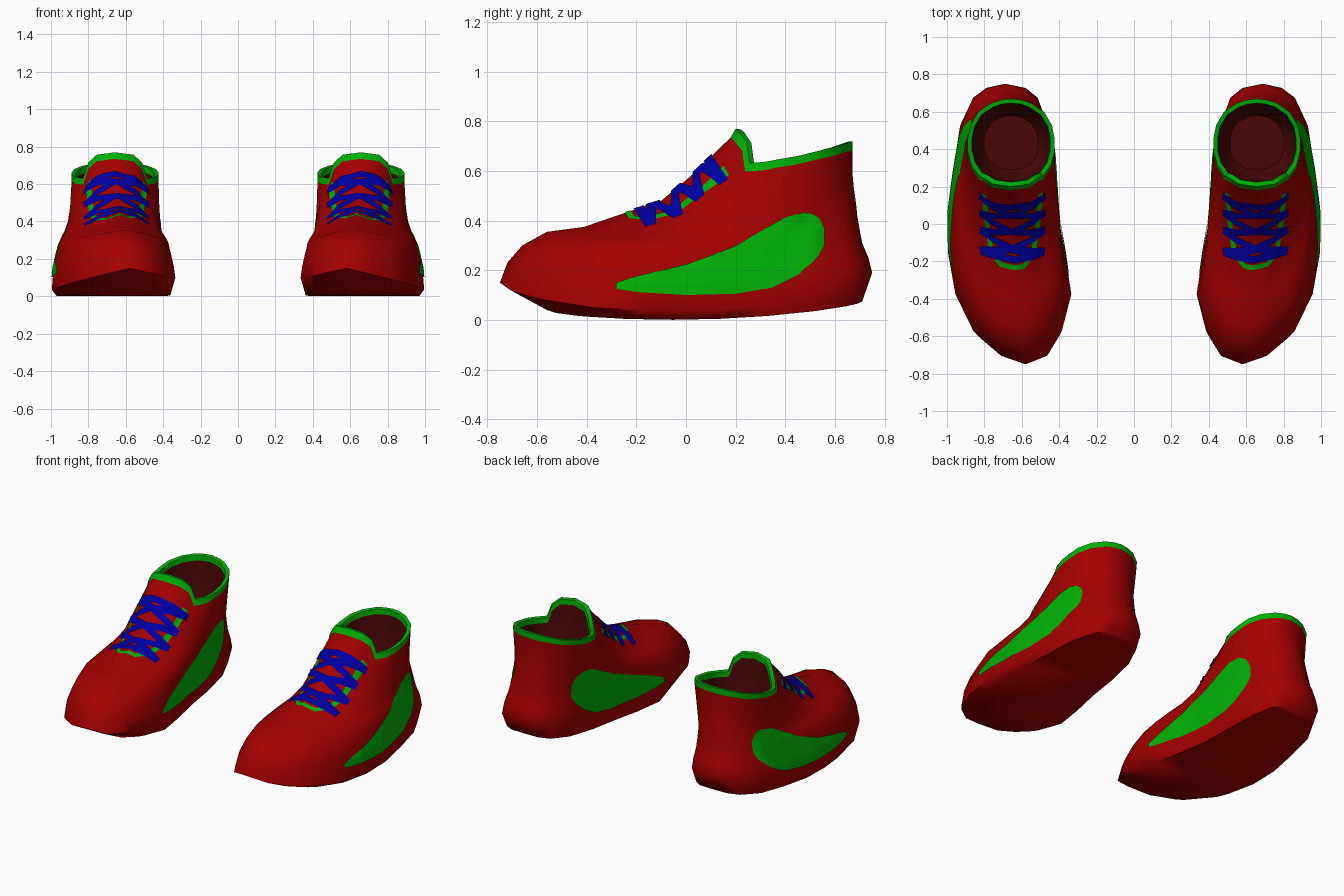
import bpy, bmesh, math
from mathutils import Vector
from mathutils.bvhtree import BVHTree

if "Cube" in bpy.data.objects:
    bpy.data.objects.remove(bpy.data.objects["Cube"])


def material(name, rgb):
    m = bpy.data.materials.new(name)
    m.diffuse_color = (*rgb, 1)
    m.use_nodes = True
    m.node_tree.nodes["Principled BSDF"].inputs["Base Color"].default_value = m.diffuse_color
    return m


RED = material("red", (0.37, 0.0, 0.0))
DARK = material("dark_red", (0.07, 0.002, 0.002))
GREEN = material("green", (0.0, 0.43, 0.002))
BLUE = material("blue", (0.0, 0.0, 0.38))


def lerp(a, b, t):
    return a + (b - a) * t


def table(points, x):
    for (x0, y0), (x1, y1) in zip(points, points[1:]):
        if x <= x1:
            return lerp(y0, y1, (x - x0) / (x1 - x0))
    return points[-1][1]


def finish(name, bm, mats, angle=55):
    me = bpy.data.meshes.new(name)
    bm.to_mesh(me)
    ob = bpy.data.objects.new(name, me)
    bpy.context.collection.objects.link(ob)
    for m in mats:
        me.materials.append(m)
    bpy.ops.object.select_all(action='DESELECT')
    ob.select_set(True)
    bpy.context.view_layer.objects.active = ob
    bpy.ops.object.shade_smooth_by_angle(angle=math.radians(angle))
    mod = ob.modifiers.new("pair", 'MIRROR')   # second shoe of the pair
    mod.use_mirror_merge = False
    return ob


# Outline stations from toe (0) to heel (1), shared by every ring
S = [0, .03, .095, .12, .25, .4, .55, .7, .85, .95, .985, 1]
SOLE_OUT = [.58, .71, .825, .86, .955, .995, .995, .965, .93, .86, .79, .69]
SOLE_IN = [.58, .465, .405, .385, .335, .37, .41, .43, .46, .515, .58, .69]
COLLAR = [0, .42, .62, .74, .92, 1, 1, .94, .76, .46, .25, 0]
COLLAR_Z = [.77, .757, .715, .632, .637, .65, .662, .68, .697, .712, .717, .72]
CX, CR = .657, .232
N = len(S) - 1


def ring(yf, yb, zs, w, scale=1.0):
    """Closed ring: outer side toe to heel, then inner side back to toe."""
    yc = (yf + yb) / 2
    out, inn = [], []
    for j, s in enumerate(S):
        y = yc + (lerp(yf, yb, s) - yc) * scale
        for side, sole, pts in ((1, SOLE_OUT, out), (-1, SOLE_IN, inn)):
            x = lerp(sole[j], CX + side * CR * COLLAR[j], w)
            pts.append(Vector((CX + (x - CX) * scale, y, zs[j])))
    return out + inn[-2:0:-1]


def slope(zf, zb, sag, power=.6):
    return [lerp(zf, zb, s) - sag * max(0, math.sin(math.pi * s)) ** power for s in S]


# Outer wall: front y, z, back y, z, sag at the sides, blend from sole to collar
LEVELS = [(-.75, .15, .75, .19, .135, 0), (-.72, .23, .735, .25, .09, .08),
          (-.66, .30, .71, .31, .09, .22), (-.56, .355, .70, .36, .08, .36),
          (-.41, .375, .69, .42, .08, .50), (-.28, .42, .685, .47, .11, .64),
          (-.10, .48, .675, .54, .12, .80), (.02, .58, .67, .60, .115, .92)]
bottom = ring(-.56, .71, slope(.04, .075, .055), 0)
for p in bottom:
    p.x = .67 + (p.x - .67) * .92
rings = [bottom]
for k, (yf, zf, yb, zb, sag, w) in enumerate(LEVELS):
    rings.append(ring(yf, yb, slope(zf, zb, sag, .6 if k < 4 else .48), w))
for p, s in zip(rings[1][N + 1:], S[-2:0:-1]):   # inner sole edge sits higher
    p.z += .07 * math.sin(math.pi * s)
rings.append(ring(.18, .67, [z - .035 for z in COLLAR_Z], 1))
rim = len(rings)
rings.append(ring(.20, .67, COLLAR_Z, 1))
# Folded lip and dark lining inside the collar
rings.append(ring(.20, .67, [z - .003 for z in COLLAR_Z], 1, .90))
rings.append(ring(.20, .67, [z - .035 for z in COLLAR_Z], 1, .89))
rings.append(ring(.20, .67, [.25] * (N + 1), 1, .84))
rings.append(ring(.20, .67, [.16] * (N + 1), 1, .62))

# Shoe body: red upper and sole, green collar trim, dark lining
bm = bmesh.new()
loops = [[bm.verts.new(p) for p in r] for r in rings]
M = 2 * N
for k, (a, b) in enumerate(zip(loops, loops[1:])):
    for i in range(M):
        f = bm.faces.new((a[i], a[(i + 1) % M], b[(i + 1) % M], b[i]))
        f.material_index = 0 if k < rim - 1 else 1 if k <= rim + 1 else 2
for r, mat in ((loops[0], 0), (loops[-1], 2)):     # sole bottom and insole
    for j in range(N):
        quad = [r[j], r[j + 1], r[(M - j - 1) % M], r[(M - j) % M]]
        bm.faces.new(list(dict.fromkeys(quad))).material_index = mat
bmesh.ops.recalc_face_normals(bm, faces=bm.faces[:])
bm.normal_update()
tree = BVHTree.FromBMesh(bm)
finish("shoe_body", bm, [RED, GREEN, DARK])
bm.free()


def project(origin, direction, offset):
    hit, n, _, _ = tree.ray_cast(origin, direction)
    if hit is None:
        return None
    return hit + (n if n.dot(direction) < 0 else -n) * offset


def add_grid(bm, rows, toward):
    """Thin plate from a grid of projected points, facing the ray source."""
    vs = [[bm.verts.new(p) if p else None for p in row] for row in rows]
    for a, b in zip(vs, vs[1:]):
        for i in range(len(a) - 1):
            q = (a[i], a[i + 1], b[i + 1], b[i])
            if None not in q:
                f = bm.faces.new(q)
                f.normal_update()
                if f.normal.dot(toward) > 0:
                    f.normal_flip()


# Curved green side panels, outer and inner (the inner one is taller)
LOW = [(-.28, .125), (-.2, .112), (0, .10), (.2, .105), (.35, .13), (.45, .18), (.53, .25), (.555, .30)]
HIGH = [(-.28, .15), (-.2, .172), (0, .215), (.1, .25), (.2, .29), (.3, .35), (.4, .41), (.48, .432),
        (.53, .42), (.555, .37)]
for name, x0, d, end, rise in (("outer_side_panel", 2, -1, .555, .008),
                               ("inner_side_panel", 0, 1, .52, .05)):
    bm = bmesh.new()
    direction = Vector((d, 0, 0))
    rows = []
    for i in range(41):
        y = lerp(-.28, .555, i / 40)
        yy = lerp(-.28, end, i / 40)
        top = table(HIGH, y) + rise * math.sin(math.pi * i / 40)
        rows.append([project(Vector((x0, yy, lerp(table(LOW, y), top, k / 10))),
                             direction, .006) for k in range(11)])
    add_grid(bm, rows, direction)
    finish(name, bm, [GREEN])
    bm.free()

# Lacing area: flat coordinates (across, along) projected onto the instep
BASE, ALONG, DOWN = Vector((.65, -.21, .445)), Vector((0, .84, .54)), Vector((0, .54, -.84))


def ribbons(name, paths, width, offset, mat):
    bm = bmesh.new()
    for path in paths:
        pts = [Vector(p) for p in path]
        rows = []
        for i, (a, b) in enumerate(zip(pts, pts[1:])):
            steps = max(2, int((b - a).length / .012))
            for k in range(steps + 1):
                if i and k == 0:
                    continue
                c = a.lerp(b, k / steps)
                t = (b - a).normalized()
                if k == steps and i + 2 < len(pts):
                    t = (t + (pts[i + 2] - b).normalized()).normalized()
                side = Vector((-t.y, t.x))
                row = []
                for m in (-.5, -.25, 0, .25, .5):
                    q = c + side * width * m
                    o = BASE + ALONG * q.y + Vector((q.x, 0, 0)) - DOWN
                    row.append(project(o, DOWN, offset))
                rows.append(row)
        add_grid(bm, rows, DOWN)
    finish(name, bm, [mat])
    bm.free()


# Green edging around the tongue opening
half = [(-.15, .40), (-.13, .15), (-.11, .03), (-.06, -.025)]
ribbons("eyelet_edging", [half + [(-x, d) for x, d in reversed(half)]], .026, .004, GREEN)

# Blue crossed laces with a bar at each end
W, D = .168, [0.02, .135, .25, .365]
laces = [[(-W, D[0]), (W, D[0])], [(-W, D[3]), (W, D[3])]]
for d0, d1 in zip(D, D[1:]):
    laces += [[(-W, d0), (W, d1)], [(W, d0), (-W, d1)]]
ribbons("laces", laces, .042, .008, BLUE)
